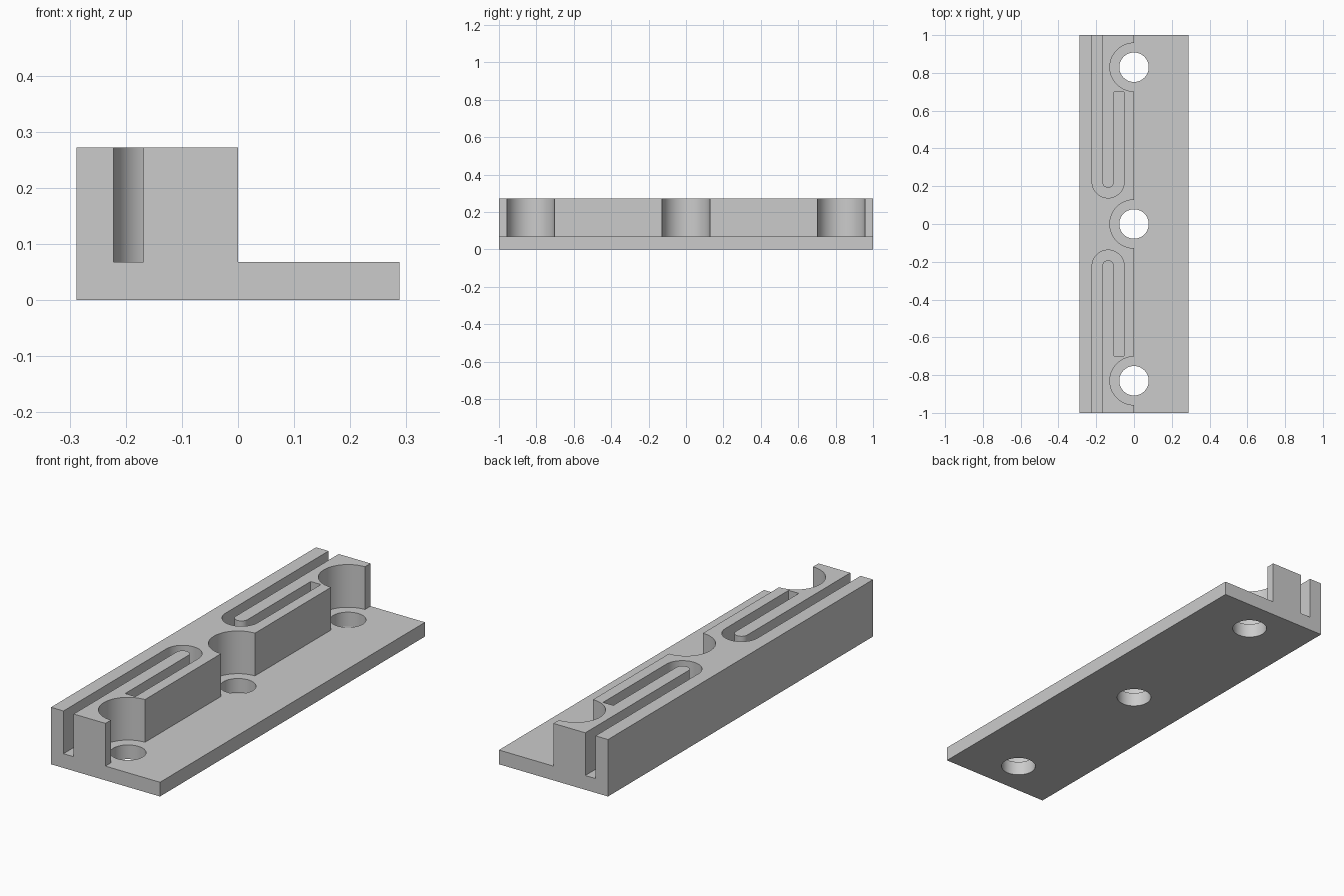
import bpy, bmesh
from math import cos, sin, pi, radians

if "Cube" in bpy.data.objects:
    bpy.data.objects.remove(bpy.data.objects["Cube"], do_unlink=True)

HALF_W, BASE_H, TOP_H = 0.288, 0.068, 0.272
HOLE_Y = (-0.83, 0, 0.83)

grey = bpy.data.materials.new("light_grey")
grey.use_nodes = True
colour = (0.6, 0.6, 0.6, 1)
grey.diffuse_color = colour
grey.node_tree.nodes["Principled BSDF"].inputs["Base Color"].default_value = colour


def prism(name, points, offset):
    """Extrude a closed outline of 3D points along an offset."""
    bm = bmesh.new()
    face = bm.faces.new([bm.verts.new(p) for p in points])
    extruded = bmesh.ops.extrude_face_region(bm, geom=[face])["geom"]
    verts = [v for v in extruded if isinstance(v, bmesh.types.BMVert)]
    bmesh.ops.translate(bm, verts=verts, vec=offset)
    bmesh.ops.recalc_face_normals(bm, faces=bm.faces)
    mesh = bpy.data.meshes.new(name)
    bm.to_mesh(mesh)
    bm.free()
    mesh.materials.append(grey)
    ob = bpy.data.objects.new(name, mesh)
    bpy.context.collection.objects.link(ob)
    return ob


def arc(cx, cy, r, start, end, steps):
    angles = [start + (end - start) * i / steps for i in range(steps + 1)]
    return [(cx + r * cos(a), cy + r * sin(a)) for a in angles]


def cut(target, outline, bottom, top):
    """Remove a vertical prism from the target."""
    cutter = prism("cutter", [(x, y, bottom) for x, y in outline], (0, 0, top - bottom))
    cutter.hide_render = True
    mod = target.modifiers.new("cut", "BOOLEAN")
    mod.operation, mod.solver, mod.object = "DIFFERENCE", "EXACT", cutter
    bpy.context.view_layer.objects.active = target
    bpy.ops.object.modifier_apply(modifier=mod.name)
    bpy.data.objects.remove(cutter, do_unlink=True)


# L-shaped body: flange plate with a tall rail along its right side
profile = [(-HALF_W, 0), (HALF_W, 0), (HALF_W, BASE_H),
           (0, BASE_H), (0, TOP_H), (-HALF_W, TOP_H)]
body = prism("slotted_rail", [(x, -1, z) for x, z in profile], (0, 2, 0))

# Screw holes through the flange, with round clearance pockets in the rail
for y in HOLE_Y:
    cut(body, arc(0, y, 0.128, 0, 2 * pi, 64)[:-1], BASE_H, TOP_H + 0.1)
    cut(body, arc(0, y, 0.078, 0, 2 * pi, 48)[:-1], -0.1, TOP_H + 0.1)

# Hook-shaped slots: open at the end, turning back around a round tongue
SLOT_X, SLOT_Y, OUTER, INNER = -0.137, 0.223, 0.085, 0.031
hook = ([(SLOT_X - OUTER, 1.1)]
        + arc(SLOT_X, SLOT_Y, OUTER, pi, 2 * pi, 32)
        + [(SLOT_X + OUTER, 0.7), (SLOT_X + INNER, 0.7)]
        + arc(SLOT_X, SLOT_Y, INNER, 2 * pi, pi, 24)
        + [(SLOT_X - INNER, 1.1)])
for side in (1, -1):
    cut(body, [(x, side * y) for x, y in hook], BASE_H, TOP_H + 0.1)

# Smooth curved walls, sharp edges
bpy.ops.object.select_all(action="DESELECT")
body.select_set(True)
bpy.context.view_layer.objects.active = body
bpy.ops.object.shade_smooth_by_angle(angle=radians(30))
